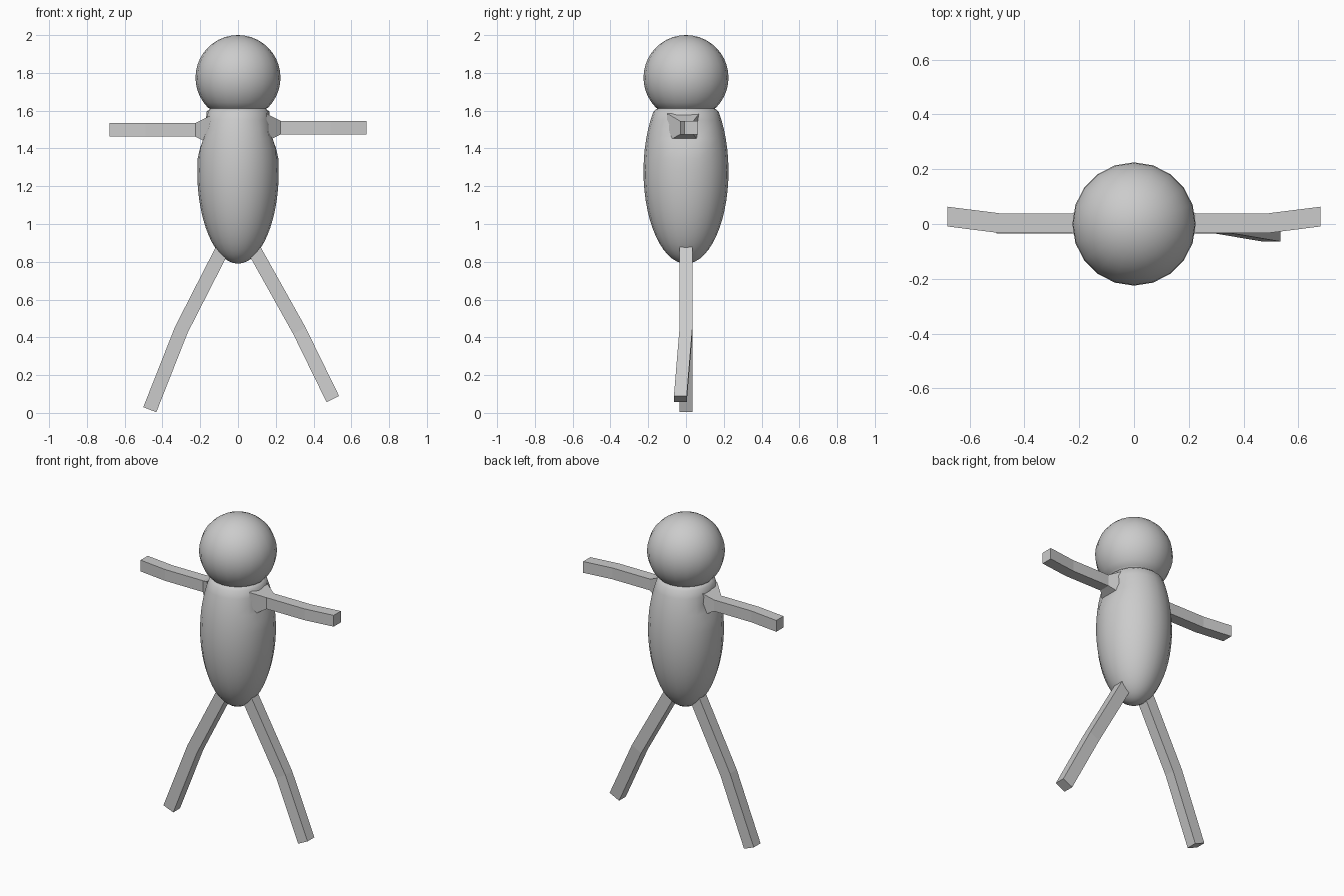
import bpy, bmesh, math
from mathutils import Vector

if "Cube" in bpy.data.objects:
    bpy.data.objects.remove(bpy.data.objects["Cube"])

grey = bpy.data.materials.new("light grey")
grey.diffuse_color = (0.6, 0.6, 0.6, 1)
grey.use_nodes = True
grey.node_tree.nodes["Principled BSDF"].inputs["Base Color"].default_value = grey.diffuse_color


def finish(name, bm):
    bmesh.ops.recalc_face_normals(bm, faces=bm.faces)
    me = bpy.data.meshes.new(name)
    bm.to_mesh(me)
    bm.free()
    me.materials.append(grey)
    ob = bpy.data.objects.new(name, me)
    bpy.context.collection.objects.link(ob)
    return ob


def lathe(name, profile, sides=20, shape=lambda v: v):
    """Spin (radius, z) points around z; both ends close in a pole."""
    bm = bmesh.new()
    rings = []
    for r, z in profile:
        rings.append([bm.verts.new(shape(Vector((r * math.cos(2 * math.pi * i / sides),
                                                 r * math.sin(2 * math.pi * i / sides), z))))
                      for i in range(sides)])
    for a, b in zip(rings, rings[1:]):
        for i in range(sides):
            j = (i + 1) % sides
            bm.faces.new((a[i], a[j], b[j], b[i]))
    bmesh.ops.remove_doubles(bm, verts=bm.verts, dist=1e-4)
    ob = finish(name, bm)
    for p in ob.data.polygons:
        p.use_smooth = True
    return ob


def limb(name, sections):
    """Square tube through sections of (centre, half-width axis u, half-depth axis v)."""
    bm = bmesh.new()
    rings = []
    for c, u, v in sections:
        c, u, v = Vector(c), Vector(u), Vector(v)
        rings.append([bm.verts.new(c + s * u + t * v)
                      for s, t in ((-1, -1), (1, -1), (1, 1), (-1, 1))])
    for a, b in zip(rings, rings[1:]):
        for i in range(4):
            j = (i + 1) % 4
            bm.faces.new((a[i], a[j], b[j], b[i]))
    bm.faces.new(rings[0])
    bm.faces.new(rings[-1])
    return finish(name, bm)


def arm(name, side, z):
    # flared shoulder, straight upper arm, forearm swept back
    secs = [(0.15, -0.015, 0.085, 0.075), (0.225, 0.003, 0.036, 0.036),
            (0.49, 0.003, 0.036, 0.036), (0.68, 0.027, 0.036, 0.036)]
    limb(name, [((side * x, y, z), (0, d, 0), (0, 0, h)) for x, y, d, h in secs])


def leg(name, hip, knee, foot):
    p = [Vector(q) for q in (hip, knee, foot)]
    dirs = [p[1] - p[0], p[2] - p[0], p[2] - p[1]]
    secs = []
    for c, d in zip(p, dirs):
        u = Vector((d.z, 0, -d.x)).normalized() * 0.037
        secs.append((c, u, (0, 0.034, 0)))
    limb(name, secs)


def body_shape(v):
    # slightly narrow sides, pinched in around the shoulders
    v.x *= 0.96
    pinch = max(0.0, 1 - abs(v.z - 1.52) / 0.16)
    limit = 0.215 - 0.055 * pinch
    v.x = max(-limit, min(limit, v.x))
    return v


# Body: egg-shaped torso running up to the neck
body = [(0.225 * math.sin(a), 1.28 - 0.49 * math.cos(a))
        for a in (math.radians(6.5 * i) for i in range(21))]
body += [(0.155, 1.61), (0.0, 1.66)]
lathe("body", body, shape=body_shape)

# Head: round ball blending into the neck
head = [(0.225 * math.sin(a), 1.775 + 0.225 * math.cos(a))
        for a in (math.radians(9 * i) for i in range(16))]
head += [(0.148, 1.61), (0.15, 1.585), (0.0, 1.56)]
lathe("head", head)

# Limbs
arm("left_arm", -1, 1.498)
arm("right_arm", 1, 1.51)
leg("left_leg", (-0.065, 0, 0.9), (-0.30, 0, 0.44), (-0.467, 0, 0.017))
leg("right_leg", (0.065, 0, 0.9), (0.325, 0, 0.435), (0.502, -0.03, 0.073))
